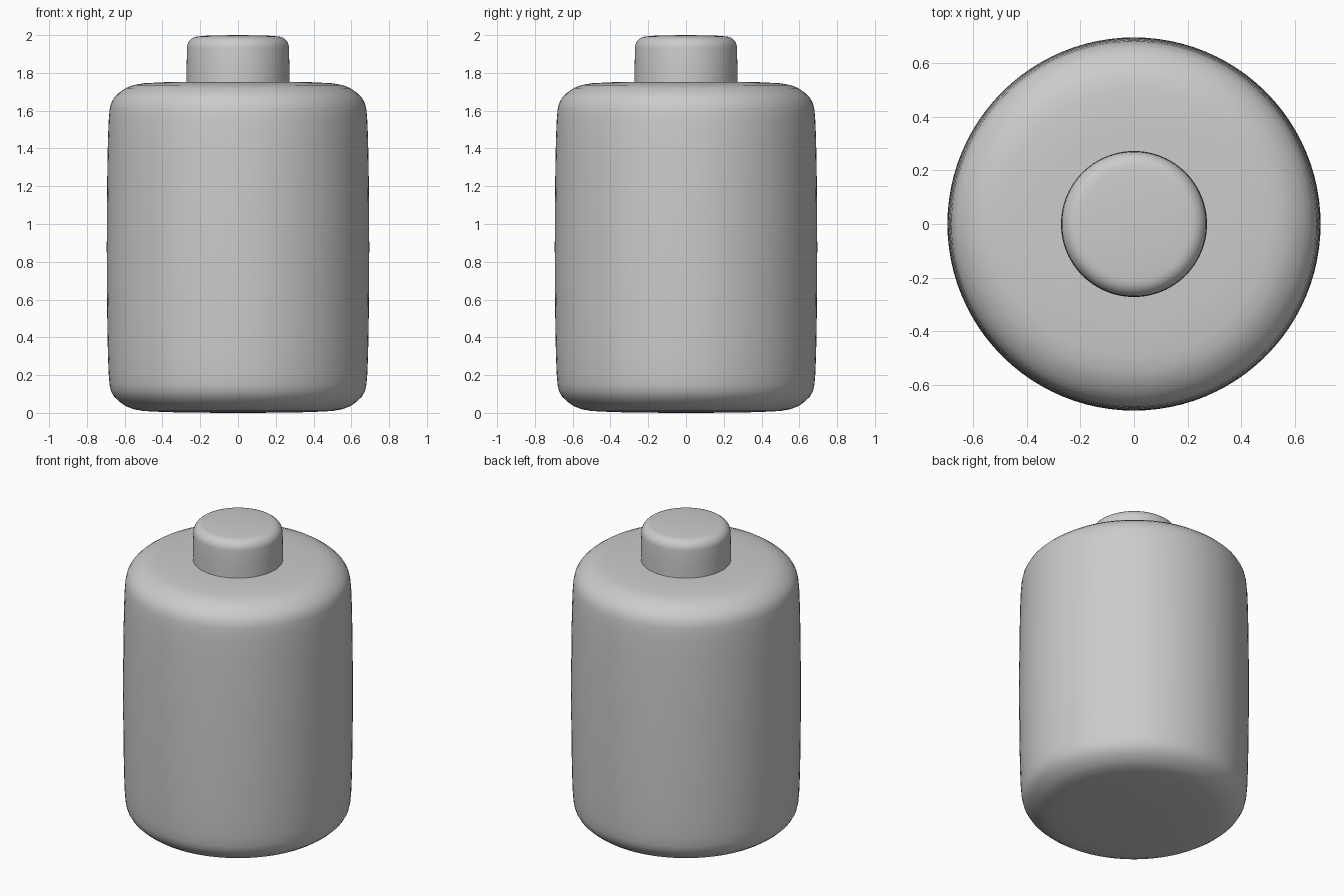
import bpy, bmesh, math

if "Cube" in bpy.data.objects:
    bpy.data.objects.remove(bpy.data.objects["Cube"])

SEGMENTS = 96


def lathe(name, profile):
    """Closed solid of revolution about z from (radius, z) points, listed bottom to top."""
    bm = bmesh.new()
    rings = []
    for r, z in profile:
        if r == 0:
            rings.append([bm.verts.new((0, 0, z))] * SEGMENTS)
        else:
            rings.append([bm.verts.new((r * math.cos(a), r * math.sin(a), z))
                          for a in (2 * math.pi * i / SEGMENTS for i in range(SEGMENTS))])
    for low, high in zip(rings, rings[1:]):
        for i in range(SEGMENTS):
            j = (i + 1) % SEGMENTS
            corners = dict.fromkeys((low[i], low[j], high[j], high[i]))
            bm.faces.new(list(corners))
    bmesh.ops.recalc_face_normals(bm, faces=bm.faces)
    mesh = bpy.data.meshes.new(name)
    bm.to_mesh(mesh)
    bm.free()
    obj = bpy.data.objects.new(name, mesh)
    bpy.context.collection.objects.link(obj)
    for p in mesh.polygons:
        p.use_smooth = True
    return obj


# Slightly barrelled body with soft rims, symmetric about mid height
HEIGHT = 1.755
half = [(0, 0), (0.2, 0.001), (0.38, 0.004), (0.5, 0.01), (0.555, 0.02), (0.595, 0.036),
        (0.63, 0.061), (0.655, 0.085), (0.672, 0.115), (0.68, 0.15), (0.685, 0.21),
        (0.689, 0.32), (0.692, 0.48), (0.694, 0.68)]
body = half + [(0.695, HEIGHT / 2)] + [(r, HEIGHT - z) for r, z in reversed(half)]
lathe("battery_body", body)

# Terminal button with a rounded top edge, seated in the body
rim = [(0.21 + 0.06 * math.cos(t), 1.933 + 0.06 * math.sin(t))
       for t in (math.radians(15 * k) for k in range(7))]
button = [(0, 1.74), (0.272, 1.74), (0.272, 1.84)] + rim + [(0.15, 1.998), (0, 2.0)]
terminal = lathe("terminal_button", button)
terminal.select_set(True)
bpy.context.view_layer.objects.active = terminal
bpy.ops.object.shade_smooth_by_angle(angle=math.radians(40))
